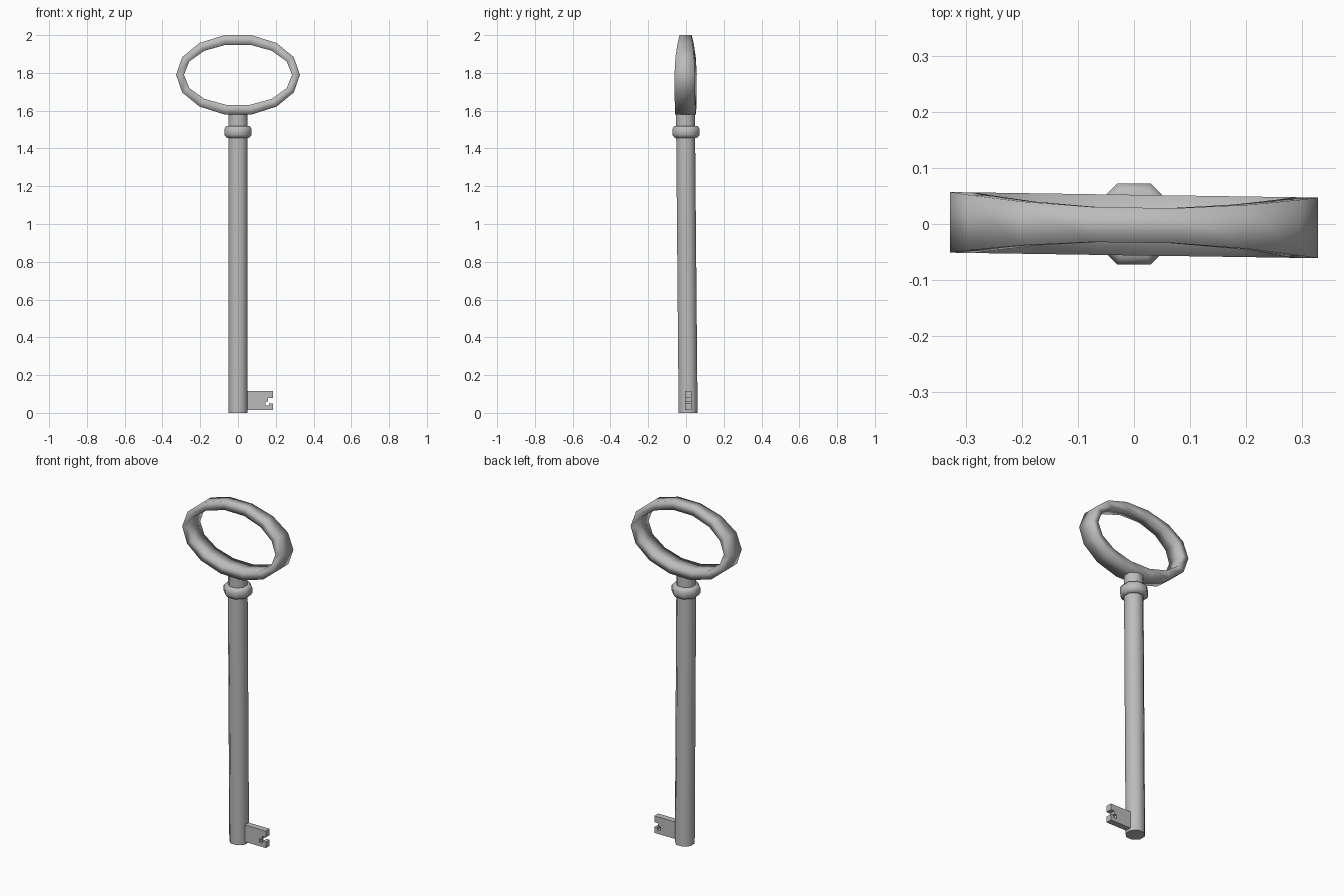
import bpy, bmesh, math

cube = bpy.data.objects.get("Cube")
if cube:
    bpy.data.objects.remove(cube, do_unlink=True)

steel = bpy.data.materials.new("grey_steel")
steel.use_nodes = True
grey = (0.5, 0.5, 0.5, 1)
steel.diffuse_color = grey
steel.node_tree.nodes["Principled BSDF"].inputs["Base Color"].default_value = grey


def finish(name, bm, smooth_angle=None):
    """Turn the bmesh into a shaded object."""
    bmesh.ops.recalc_face_normals(bm, faces=bm.faces[:])
    mesh = bpy.data.meshes.new(name)
    bm.to_mesh(mesh)
    bm.free()
    mesh.materials.append(steel)
    obj = bpy.data.objects.new(name, mesh)
    bpy.context.collection.objects.link(obj)
    if smooth_angle:
        bpy.ops.object.select_all(action='DESELECT')
        obj.select_set(True)
        bpy.context.view_layer.objects.active = obj
        bpy.ops.object.shade_smooth_by_angle(angle=math.radians(smooth_angle))
    return obj


def bridge(bm, a, b):
    for i in range(len(a)):
        j = (i + 1) % len(a)
        bm.faces.new((a[i], a[j], b[j], b[i]))


def turned(name, profile, smooth_angle):
    """Eight-sided turned part; profile holds (flat radius, z, y centre)."""
    bm = bmesh.new()
    rings = []
    for r, z, y in profile:
        corner = r / math.cos(math.pi / 8)
        angles = [math.pi * (2 * i + 1) / 8 for i in range(8)]
        rings.append([bm.verts.new((corner * math.cos(a), y + corner * math.sin(a), z))
                      for a in angles])
    for a, b in zip(rings, rings[1:]):
        bridge(bm, a, b)
    bm.faces.new(rings[0])
    bm.faces.new(rings[-1])
    return finish(name, bm, smooth_angle)


# Shaft, leaning very slightly, and its collar
turned("shaft", [(0.05, 0, 0.011), (0.05, 1.6, -0.003)], 50)
turned("collar", [(0.05, 1.455, 0), (0.062, 1.458, 0), (0.072, 1.472, 0),
                  (0.072, 1.504, 0), (0.062, 1.518, 0), (0.05, 1.52, 0)], 60)

# Oval bow: a flat-sided band, narrower in depth towards the top
bm = bmesh.new()
sections = []
for i in range(14):
    t = 2 * math.pi * i / 14
    c, s = math.cos(t), math.sin(t)
    depth = 0.054 - 0.024 * max(s, 0) ** 2
    section = []
    for rx, rz, side in ((0.328, 0.215, -1), (0.328, 0.215, 1),
                         (0.286, 0.163, 1), (0.286, 0.163, -1)):
        x = rx * c
        section.append(bm.verts.new((x, side * depth - 0.002 - 0.015 * x, 1.79 + rz * s)))
    sections.append(section)
for i in range(14):
    bridge(bm, sections[i], sections[(i + 1) % 14])
finish("bow", bm, 180)

# Bit with a stepped notch in its outer edge
outline = [(0.03, 0.015), (0.185, 0.015), (0.185, 0.05), (0.165, 0.05),
           (0.165, 0.038), (0.145, 0.038), (0.145, 0.06), (0.16, 0.06),
           (0.16, 0.078), (0.185, 0.078), (0.185, 0.115), (0.03, 0.115)]
bm = bmesh.new()
front = [bm.verts.new((x, -0.006, z)) for x, z in outline]
back = [bm.verts.new((x, 0.03, z)) for x, z in outline]
bridge(bm, front, back)
bm.faces.new(front)
bm.faces.new(back)
finish("bit", bm)
